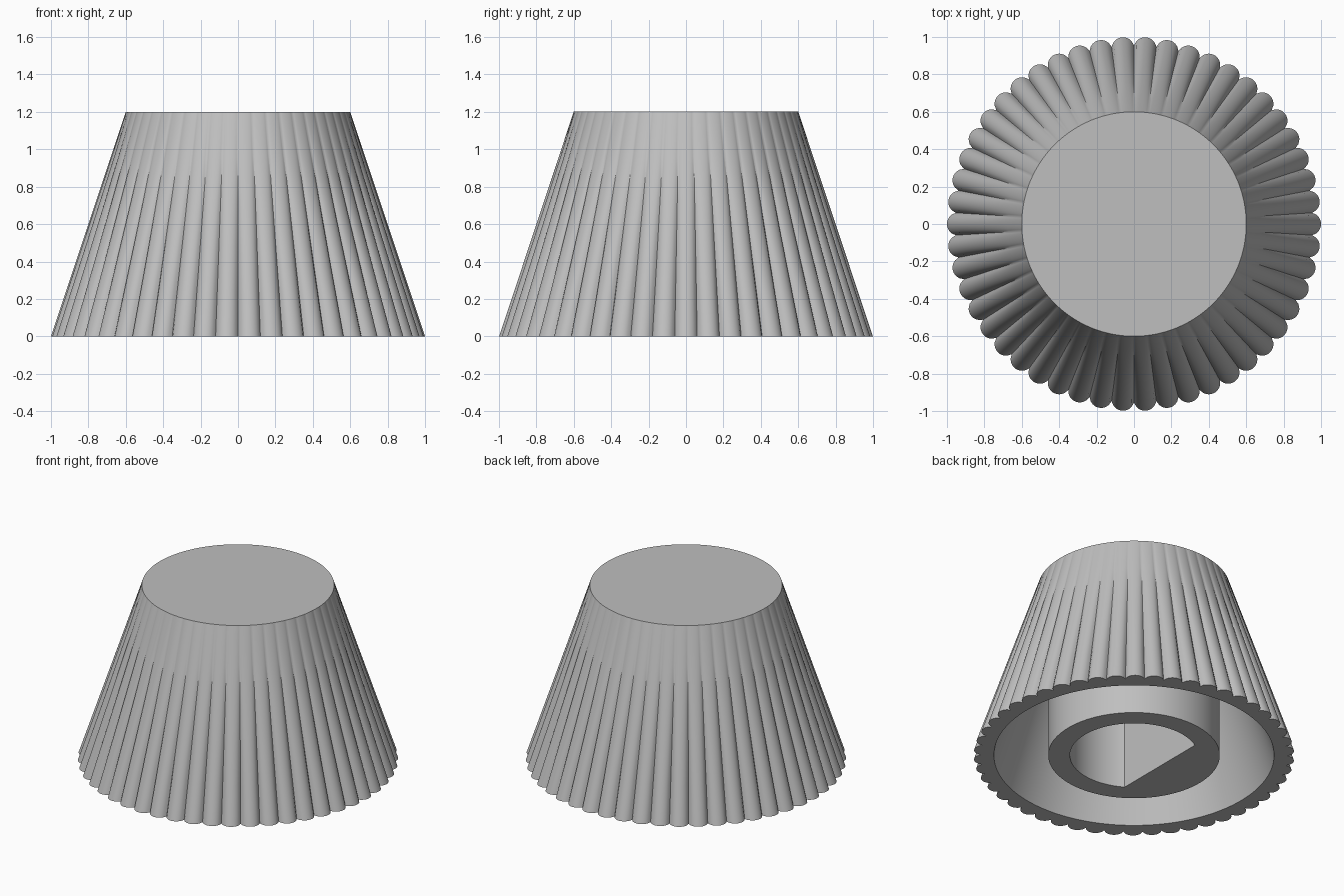
import bpy, math

if "Cube" in bpy.data.objects:
    bpy.data.objects.remove(bpy.data.objects["Cube"], do_unlink=True)

RIBS, STEPS = 50, 10
COUNT = RIBS * STEPS
HEIGHT, BASE_R, TOP_R = 1.2, 1.0, 0.6
HUB_R, BORE_R, FLAT = 0.535, 0.4, 0.21
CREASE = 0.045

grey = bpy.data.materials.new("plain_grey")
grey.use_nodes = True
colour = (0.52, 0.52, 0.52, 1)
grey.diffuse_color = colour
grey.node_tree.nodes["Principled BSDF"].inputs["Base Color"].default_value = colour


def circle(radius):
    return lambda i: radius


def ribbed(t):
    """Scalloped outline that fades to a circle as t goes from 0 to 1."""
    half = math.pi / RIBS * BASE_R
    arc = (half ** 2 + CREASE ** 2) / (2 * CREASE)

    def radius(i):
        u = ((i + STEPS / 2) % STEPS) / (STEPS / 2) - 1
        sag = arc - math.sqrt(arc ** 2 - (u * half) ** 2)
        return BASE_R + (TOP_R - BASE_R) * t - sag * (1 - t)
    return radius


def d_bore(i):
    """Round bore with one flat on the -x side."""
    c = math.cos(math.tau * i / COUNT)
    return min(BORE_R, -FLAT / c) if c < 0 else BORE_R


def loft(name, rings):
    """Skin a closed stack of rings, capping the first and the last."""
    verts, faces = [], []
    for radius, z in rings:
        for i in range(COUNT):
            a = math.tau * i / COUNT
            verts.append((radius(i) * math.cos(a), radius(i) * math.sin(a), z))
    for k in range(len(rings) - 1):
        for i in range(COUNT):
            j = (i + 1) % COUNT
            low, high = k * COUNT, (k + 1) * COUNT
            faces.append((low + i, high + i, high + j, low + j))
    faces.append(tuple(range(COUNT)))
    last = (len(rings) - 1) * COUNT
    faces.append(tuple(last + i for i in reversed(range(COUNT))))
    mesh = bpy.data.meshes.new(name)
    mesh.from_pydata(verts, [], faces)
    mesh.materials.append(grey)
    obj = bpy.data.objects.new(name, mesh)
    bpy.context.collection.objects.link(obj)
    bpy.ops.object.select_all(action="DESELECT")
    obj.select_set(True)
    bpy.context.view_layer.objects.active = obj
    bpy.ops.object.shade_smooth_by_angle(angle=math.radians(30))
    return obj


# Outer ribbed skirt from the top down, then the hollow, the hub and its bore
LEVELS = 5
skirt = [(ribbed(k / LEVELS), HEIGHT * k / LEVELS) for k in range(LEVELS, -1, -1)]
hollow = [(circle(0.874), 0), (circle(0.56), 0.95)]
hub = [(circle(HUB_R), 0.95), (circle(HUB_R), 0)]
bore = [(d_bore, 0), (d_bore, 0.9)]
loft("knob_body", skirt + hollow + hub + bore)
